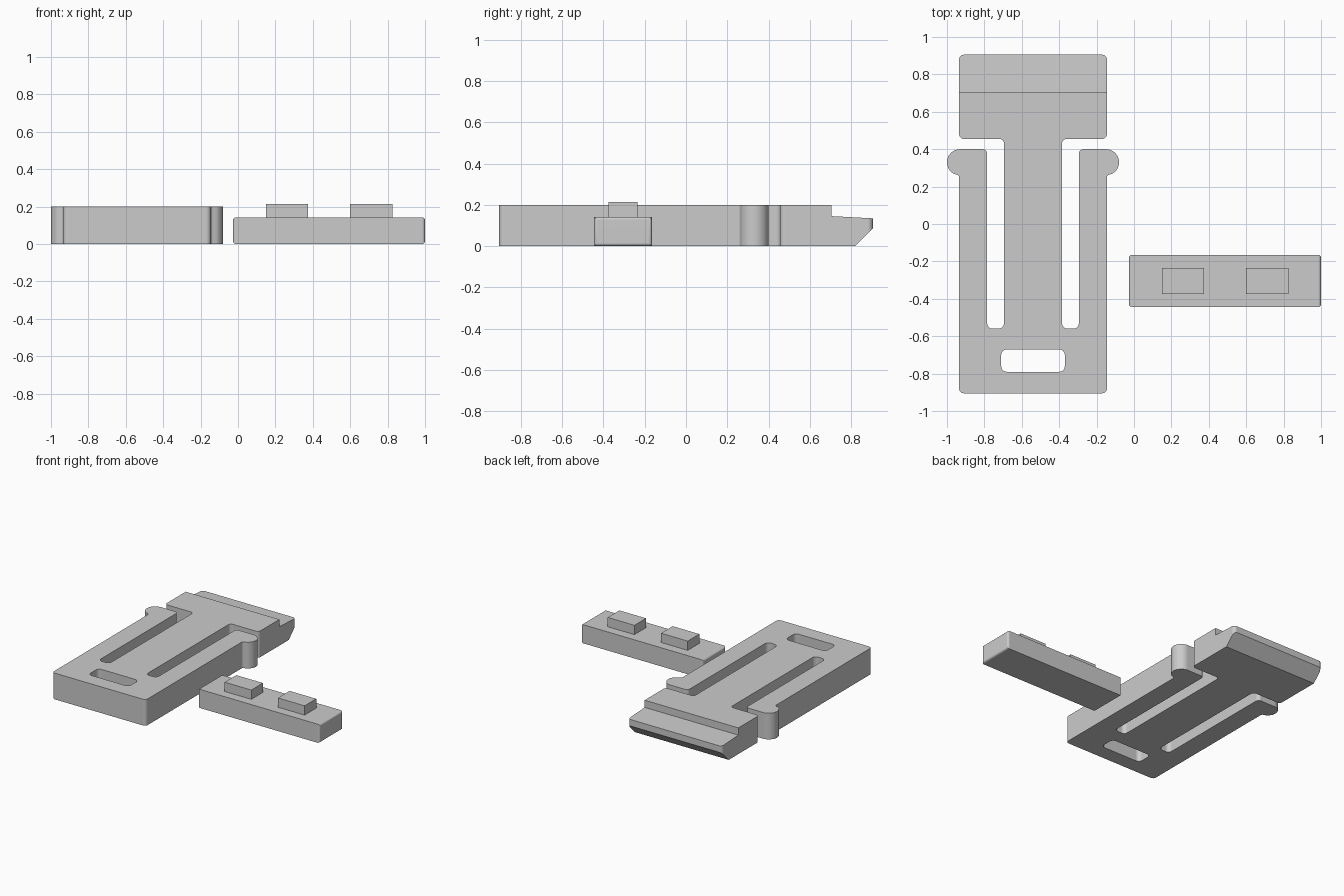
import bpy, bmesh
from math import cos, sin, radians
from mathutils import Vector

if "Cube" in bpy.data.objects:
    bpy.data.objects.remove(bpy.data.objects["Cube"])

grey = bpy.data.materials.new("plain grey")
grey.use_nodes = True
grey.diffuse_color = (0.6, 0.6, 0.6, 1)
grey.node_tree.nodes["Principled BSDF"].inputs["Base Color"].default_value = grey.diffuse_color


def add_object(name, bm):
    bmesh.ops.recalc_face_normals(bm, faces=bm.faces)
    mesh = bpy.data.meshes.new(name)
    bm.to_mesh(mesh)
    bm.free()
    mesh.materials.append(grey)
    obj = bpy.data.objects.new(name, mesh)
    bpy.context.collection.objects.link(obj)
    return obj


def select(obj):
    bpy.ops.object.select_all(action='DESELECT')
    obj.select_set(True)
    bpy.context.view_layer.objects.active = obj


def rounded(corners, steps=6):
    """Round each (x, y, radius) corner of a closed outline."""
    pts = []
    for i, (x, y, r) in enumerate(corners):
        p = Vector((x, y))
        if r == 0:
            pts.append(p)
            continue
        a = (Vector(corners[i - 1][:2]) - p).normalized()
        b = (Vector(corners[(i + 1) % len(corners)][:2]) - p).normalized()
        half = a.angle(b) / 2
        centre = p + (a + b).normalized() * (r / sin(half))
        reach = r * cos(half) / sin(half)
        start, end = p + a * reach - centre, p + b * reach - centre
        for k in range(steps + 1):
            spoke = start.lerp(end, k / steps).normalized()
            pts.append(centre + spoke * r)
    return pts


def prism(name, points, direction):
    bm = bmesh.new()
    face = bm.faces.new([bm.verts.new(p) for p in points])
    top = bmesh.ops.extrude_face_region(bm, geom=[face])["geom"]
    bmesh.ops.translate(bm, verts=[v for v in top if isinstance(v, bmesh.types.BMVert)],
                        vec=direction)
    return add_object(name, bm)


def boolean(obj, cutter, operation):
    mod = obj.modifiers.new(operation.title(), 'BOOLEAN')
    mod.operation, mod.object, mod.solver = operation, cutter, 'EXACT'
    select(obj)
    bpy.ops.object.modifier_apply(modifier=mod.name)
    bpy.data.objects.remove(cutter)


def box_mesh(x0, x1, y0, y1, z0, z1):
    bm = bmesh.new()
    bmesh.ops.create_cube(bm, size=1)
    for v in bm.verts:
        v.co = ((x0 + x1) / 2 + v.co.x * (x1 - x0),
                (y0 + y1) / 2 + v.co.y * (y1 - y0),
                (z0 + z1) / 2 + v.co.z * (z1 - z0))
    return bm


# Clip body: half outline with stem, spring arm, thumb bump and head, then mirrored
clip_x, thick = -0.54, 0.2
bump = [(0.39 + 0.07 * cos(a), 0.33 + 0.07 * sin(a), 0)
        for a in (radians(-60 + 10 * k) for k in range(16))]
half = [(0.395, -0.905, 0.025), (0.395, 0.26, 0.015), *bump,
        (0.245, 0.4, 0.025), (0.245, -0.56, 0.03), (0.155, -0.56, 0.03),
        (0.155, 0.455, 0.025), (0.395, 0.455, 0.025), (0.395, 0.905, 0.025)]
outline = rounded(half + [(-x, y, r) for x, y, r in reversed(half)])
clip = prism("clip_body", [(clip_x + p.x, p.y, 0) for p in outline], (0, 0, thick))

# Side profile gives the head its stepped and chamfered hook
side = [(-1, -0.1), (0.72, -0.1), (0.95, 0.13), (0.95, 0.132),
        (0.705, 0.145), (0.705, 0.3), (-1, 0.3)]
hook = prism("hook_profile", [(-1.2, y, z) for y, z in side], (1.3, 0, 0))
boolean(clip, hook, 'INTERSECT')

# Strap slot through the base of the clip
slot = rounded([(-0.17, -0.79, 0.03), (0.17, -0.79, 0.03),
                (0.17, -0.67, 0.03), (-0.17, -0.67, 0.03)])
cutter = prism("slot_cutter", [(clip_x + p.x, p.y, -0.1) for p in slot], (0, 0, 0.5))
boolean(clip, cutter, 'DIFFERENCE')

# Separate bar with softened ends
bm = box_mesh(-0.027, 1.0, -0.445, -0.165, 0, 0.142)
ends = [e for e in bm.edges if abs(e.verts[0].co.x - e.verts[1].co.x) < 0.01]
bmesh.ops.bevel(bm, geom=ends, offset=0.016, segments=5, profile=0.5, affect='EDGES')
bar = add_object("bar", bm)

# Smooth the rounded corners while the large faces stay flat
for obj in (clip, bar):
    select(obj)
    bpy.ops.object.shade_smooth_by_angle(angle=radians(30))
    normals = obj.modifiers.new("Flat faces", 'WEIGHTED_NORMAL')
    normals.keep_sharp = True

# Two raised pegs on the bar
for side_name, x in (("right", 0.15), ("left", 0.6)):
    add_object(side_name + "_peg", box_mesh(x, x + 0.225, -0.375, -0.235, 0.13, 0.213))
